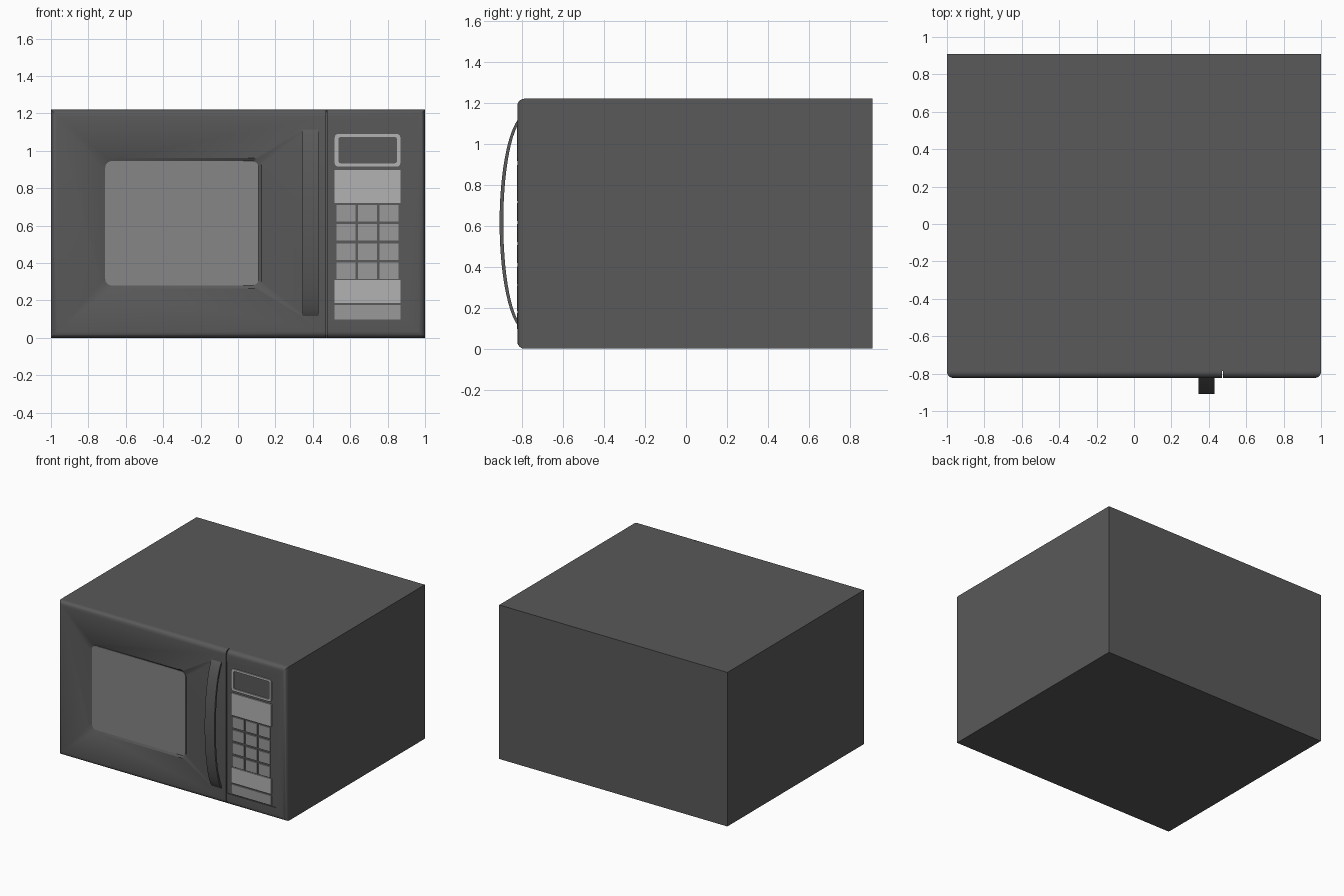
import bpy, bmesh, math

if "Cube" in bpy.data.objects:
    bpy.data.objects.remove(bpy.data.objects["Cube"])

def material(name, v):
    m = bpy.data.materials.new(name)
    m.diffuse_color = (v, v, v, 1)
    m.use_nodes = True
    m.node_tree.nodes["Principled BSDF"].inputs["Base Color"].default_value = m.diffuse_color
    return m

DARK = material("dark_grey", 0.10)
GLASS = material("window_grey", 0.24)
LIGHT = material("light_grey", 0.45)
KEY = material("key_grey", 0.32)

def finish(name, bm, mat, smooth=False):
    bmesh.ops.recalc_face_normals(bm, faces=bm.faces)
    me = bpy.data.meshes.new(name)
    bm.to_mesh(me)
    bm.free()
    ob = bpy.data.objects.new(name, me)
    bpy.context.collection.objects.link(ob)
    me.materials.append(mat)
    if smooth:
        smooth_object(ob)
    return ob

def smooth_object(ob):
    bpy.ops.object.select_all(action='DESELECT')
    ob.select_set(True)
    bpy.context.view_layer.objects.active = ob
    bpy.ops.object.shade_smooth_by_angle(angle=math.radians(35))

def box_mesh(x0, x1, y0, y1, z0, z1):
    bm = bmesh.new()
    bmesh.ops.create_cube(bm, size=1)
    for v in bm.verts:
        v.co = (x1 if v.co.x > 0 else x0, y1 if v.co.y > 0 else y0, z1 if v.co.z > 0 else z0)
    return bm

def box(name, x0, x1, y0, y1, z0, z1, mat):
    return finish(name, box_mesh(x0, x1, y0, y1, z0, z1), mat)

# Rounded rectangles stacked along y: each ring is (x0, x1, z0, z1, radius, y)
def rounded_loft(name, rings, mat, cyclic=False):
    bm = bmesh.new()
    loops = []
    for x0, x1, z0, z1, r, y in rings:
        loop = []
        corners = ((x1 - r, z1 - r), (x0 + r, z1 - r), (x0 + r, z0 + r), (x1 - r, z0 + r))
        for k, (cx, cz) in enumerate(corners):
            for i in range(7):
                a = math.pi / 2 * (k + i / 6)
                loop.append(bm.verts.new((cx + r * math.cos(a), y, cz + r * math.sin(a))))
        loops.append(loop)
    pairs = list(zip(loops, loops[1:]))
    if cyclic:
        pairs.append((loops[-1], loops[0]))
    else:
        bm.faces.new(loops[0])
        bm.faces.new(loops[-1])
    for a, b in pairs:
        for i in range(len(a)):
            j = (i + 1) % len(a)
            bm.faces.new((a[i], a[j], b[j], b[i]))
    return finish(name, bm, mat)

def cut(ob, cutter):
    mod = ob.modifiers.new("recess", 'BOOLEAN')
    mod.operation = 'DIFFERENCE'
    mod.solver = 'EXACT'
    mod.object = cutter
    bpy.context.view_layer.objects.active = ob
    bpy.ops.object.modifier_apply(modifier=mod.name)
    bpy.data.objects.remove(cutter)

FRONT, SEAM, TOP = -0.823, -0.785, 1.22

# Slab whose outer front edges are rolled over; the edge at the door gap stays square
def front_slab(name, x0, x1, gap_x):
    bm = box_mesh(x0, x1, FRONT, SEAM, 0, TOP)
    edges = [e for e in bm.edges
             if all(abs(v.co.y - FRONT) < 1e-4 for v in e.verts)
             and not all(abs(v.co.x - gap_x) < 1e-4 for v in e.verts)]
    bmesh.ops.bevel(bm, geom=edges, offset=0.034, segments=6, profile=0.5, affect='EDGES')
    return finish(name, bm, DARK)

# Cabinet, door and control panel
box("cabinet", -1, 1, SEAM, 0.91, 0, TOP, DARK)
door = front_slab("door", -1, 0.47, 0.47)
panel = front_slab("control_panel", 0.477, 1, 0.477)

# Sloped window recess and its pane
cut(door, rounded_loft("window_cutter", [
    (-0.75, 0.14, 0.25, 0.975, 0.06, FRONT - 0.01),
    (-0.71, 0.11, 0.28, 0.945, 0.035, FRONT + 0.012)], DARK))
rounded_loft("window_pane", [
    (-0.71, 0.11, 0.28, 0.945, 0.035, FRONT + 0.009),
    (-0.71, 0.11, 0.28, 0.945, 0.035, FRONT + 0.02)], GLASS)

# Shallow recess for the keypad, open toward the door gap
cut(panel, box("panel_cutter", 0.46, 0.91, FRONT - 0.02, FRONT + 0.007, 0.09, 1.13, DARK))
smooth_object(door)
smooth_object(panel)

# Display frame
KF, KB = FRONT - 0.001, FRONT + 0.012
rounded_loft("display_frame", [
    (0.517, 0.868, 0.915, 1.09, 0.02, KB),
    (0.517, 0.868, 0.915, 1.09, 0.02, KF),
    (0.537, 0.850, 0.933, 1.073, 0.012, KF),
    (0.537, 0.850, 0.933, 1.073, 0.012, KB)], LIGHT, cyclic=True)

# Wide buttons and the 3 x 4 keypad
box("upper_button", 0.517, 0.868, KF, KB, 0.72, 0.897, LIGHT)
box("lower_button", 0.517, 0.868, KF, KB, 0.185, 0.308, LIGHT)
box("bottom_button", 0.517, 0.868, KF, KB, 0.097, 0.175, KEY)
for row in range(4):
    for col in range(3):
        x, z = 0.526 + 0.115 * col, 0.314 + 0.103 * row
        box(f"key_{row}_{col}", x, x + 0.102, KF, KB, z, z + 0.088, KEY)

# Bowed door handle: a thin strip along an elliptical arc
bm = bmesh.new()
sections = []
for i in range(25):
    t = math.radians(-72 + 144 * i / 24)
    ring = []
    for ry, rz in ((0.13, 0.53), (0.112, 0.512)):
        y, z = -0.78 - ry * math.cos(t), 0.615 + rz * math.sin(t)
        ring.append((y, z))
    (yo, zo), (yi, zi) = ring
    sections.append([bm.verts.new(p) for p in
                     ((0.345, yo, zo), (0.43, yo, zo), (0.43, yi, zi), (0.345, yi, zi))])
for a, b in zip(sections, sections[1:]):
    for k in range(4):
        j = (k + 1) % 4
        bm.faces.new((a[k], a[j], b[j], b[k]))
bm.faces.new(sections[0])
bm.faces.new(sections[-1])
finish("door_handle", bm, DARK, smooth=True)
